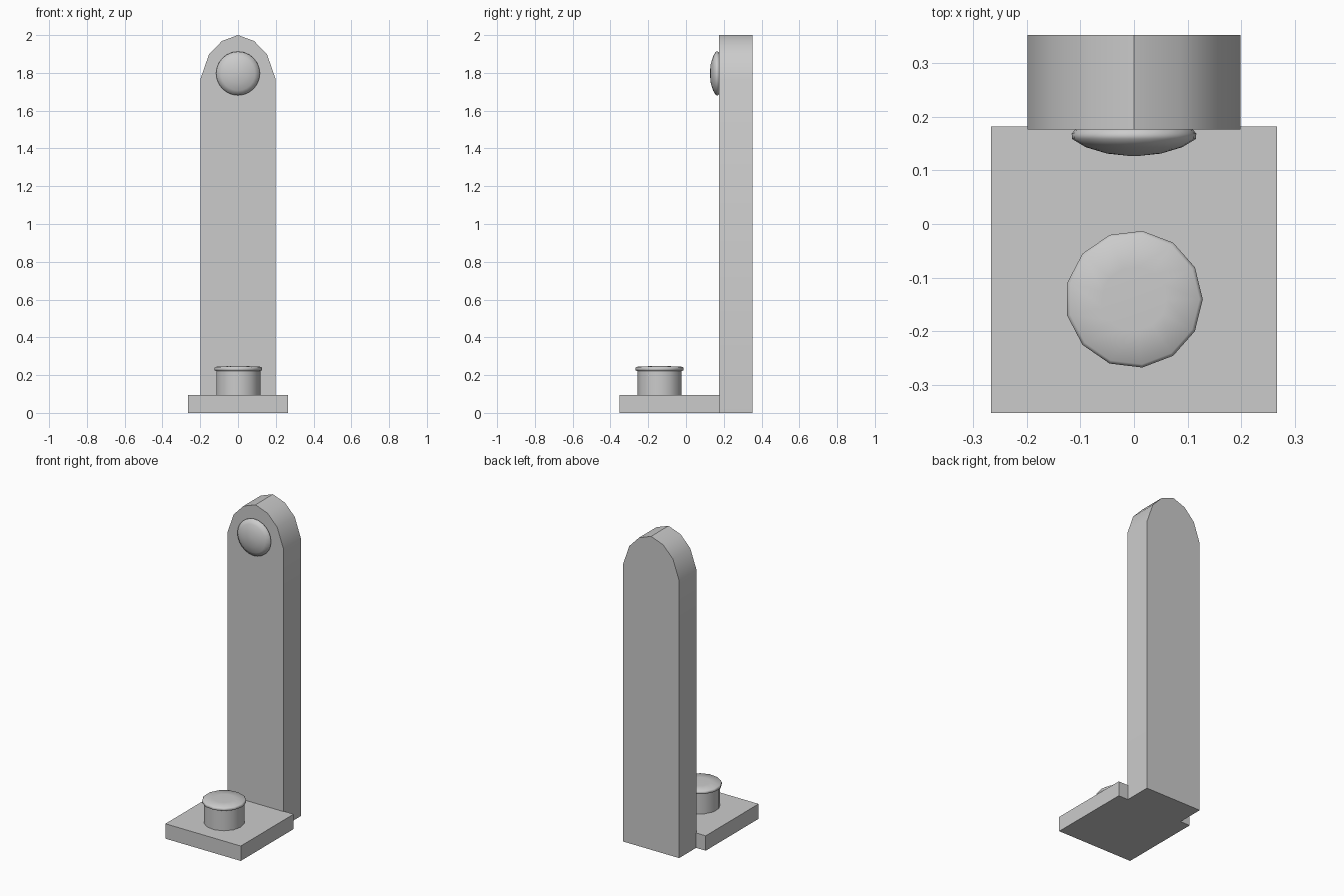
import bpy, bmesh, math
from mathutils import Matrix

if "Cube" in bpy.data.objects:
    bpy.data.objects.remove(bpy.data.objects["Cube"], do_unlink=True)

grey = bpy.data.materials.new("plain grey")
grey.use_nodes = True
colour = (0.6, 0.6, 0.6, 1)
grey.diffuse_color = colour
grey.node_tree.nodes["Principled BSDF"].inputs["Base Color"].default_value = colour


def finish(name, bm, smooth_angle=None):
    bmesh.ops.recalc_face_normals(bm, faces=bm.faces)
    mesh = bpy.data.meshes.new(name)
    bm.to_mesh(mesh)
    bm.free()
    mesh.materials.append(grey)
    obj = bpy.data.objects.new(name, mesh)
    bpy.context.collection.objects.link(obj)
    if smooth_angle:
        bpy.ops.object.select_all(action='DESELECT')
        obj.select_set(True)
        bpy.context.view_layer.objects.active = obj
        bpy.ops.object.shade_smooth_by_angle(angle=math.radians(smooth_angle))
    return obj


def prism(name, outline, y0, y1, smooth_angle=None):
    """Extrude an x-z outline along y."""
    bm = bmesh.new()
    face = bm.faces.new([bm.verts.new((x, y0, z)) for x, z in outline])
    ext = bmesh.ops.extrude_face_region(bm, geom=[face])
    verts = [v for v in ext["geom"] if isinstance(v, bmesh.types.BMVert)]
    bmesh.ops.translate(bm, verts=verts, vec=(0, y1 - y0, 0))
    return finish(name, bm, smooth_angle)


def lathe(name, profile, sides, matrix, smooth_angle):
    """Revolve (radius, height) points and close both ends."""
    bm = bmesh.new()
    turn = 2 * math.pi / sides
    rings = [[bm.verts.new((r * math.cos(i * turn), r * math.sin(i * turn), h))
              for i in range(sides)] for r, h in profile]
    for a, b in zip(rings, rings[1:]):
        for i in range(sides):
            j = (i + 1) % sides
            bm.faces.new((a[i], a[j], b[j], b[i]))
    bm.faces.new(rings[0])
    bm.faces.new(rings[-1])
    bm.transform(matrix)
    return finish(name, bm, smooth_angle)


# Base plate
prism("base_plate", [(-0.266, 0), (0.266, 0), (0.266, 0.095), (-0.266, 0.095)], -0.352, 0.181)

# Upright with rounded head
side = [(0.198, 0), (0.198, 1.77), (0.154, 1.897), (0.085, 1.969)]
outline = side + [(0, 2)] + [(-x, z) for x, z in reversed(side)]
prism("upright", outline, 0.176, 0.352, 40)

# Post and its cap
on_base = Matrix.Translation((0, -0.14, 0))
lathe("post", [(0.118, 0.09), (0.118, 0.226)], 13, on_base, 40)
lathe("post_cap", [(0.12, 0.222), (0.128, 0.226), (0.128, 0.238), (0.122, 0.244), (0.06, 0.247)],
      13, on_base, 89)

# Domed button on the upright
on_upright = Matrix.Translation((0, 0.18, 1.797)) @ Matrix.Rotation(math.pi / 2, 4, 'X')
lathe("upper_button", [(0.106, 0), (0.116, 0.012), (0.115, 0.022), (0.09, 0.037), (0.05, 0.049),
                       (0.012, 0.053)], 24, on_upright, 89)
